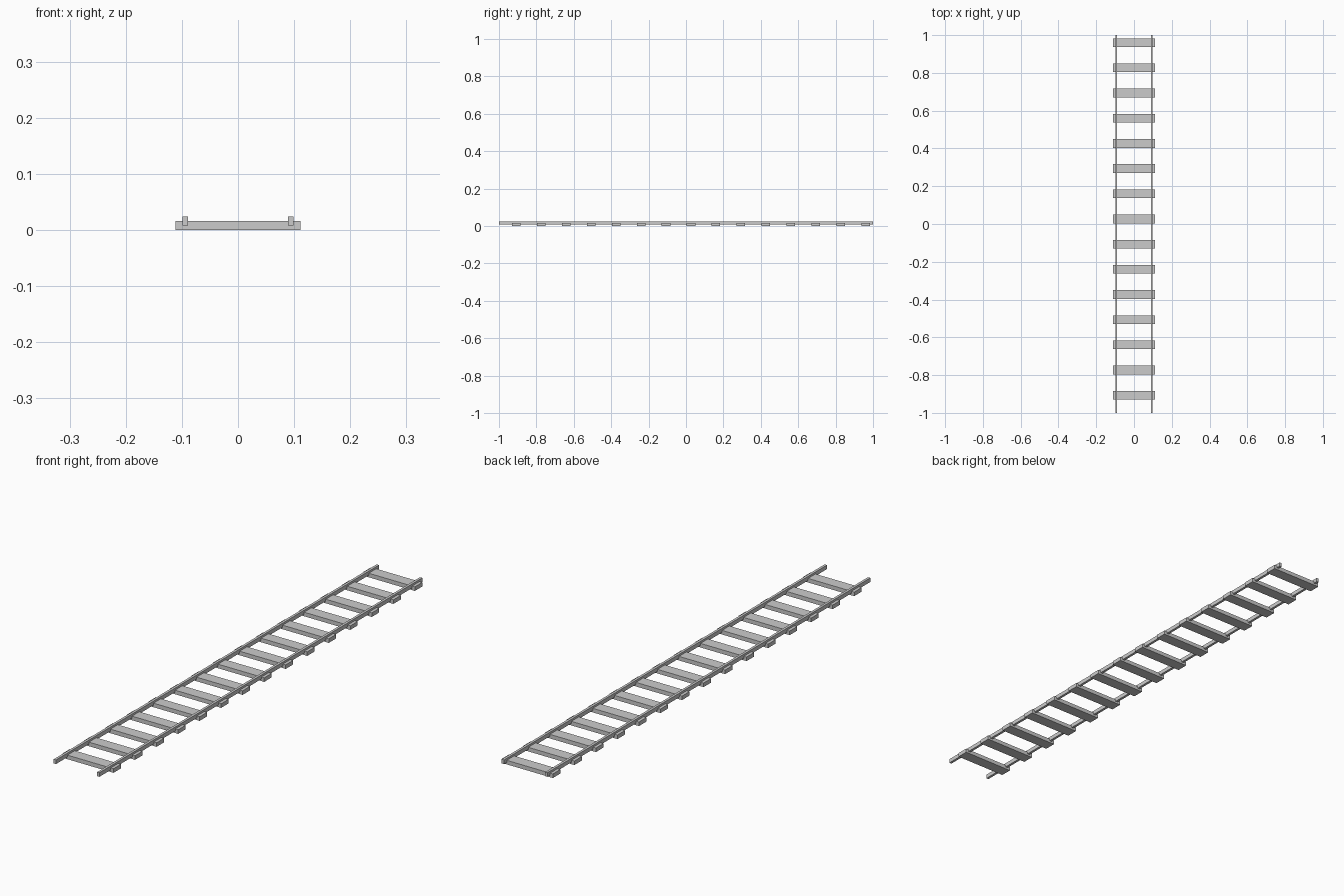
import bpy

if "Cube" in bpy.data.objects:
    bpy.data.objects.remove(bpy.data.objects["Cube"])


def box(name, x0, x1, y0, y1, z0, z1):
    bpy.ops.mesh.primitive_cube_add(size=1, location=((x0+x1)/2, (y0+y1)/2, (z0+z1)/2))
    ob = bpy.context.object
    ob.name = name
    ob.scale = (x1-x0, y1-y0, z1-z0)
    bpy.ops.object.transform_apply(location=False, rotation=False, scale=True)
    return ob


# Sleepers
for i in range(15):
    y = 0.96 - i * 2 / 15
    box(f"sleeper_{i+1}", -0.111, 0.111, y - 0.023, y + 0.023, 0, 0.016)

# Rails
for side, name in ((-1, "left_rail"), (1, "right_rail")):
    x = side * 0.094
    box(name, x - 0.005, x + 0.005, -1, 1, 0.008, 0.024)
